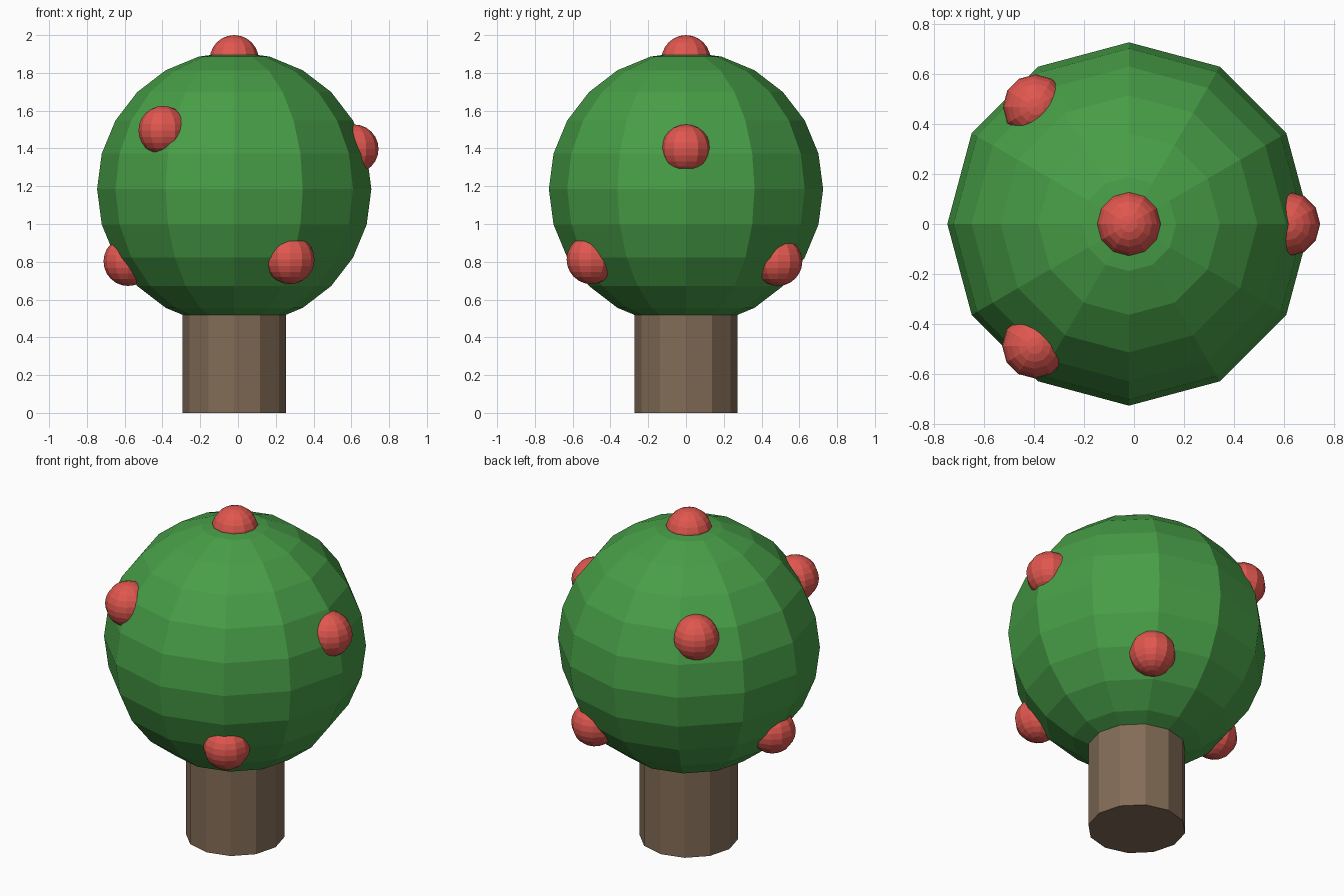
import bpy

if "Cube" in bpy.data.objects:
    bpy.data.objects.remove(bpy.data.objects["Cube"])


def material(name, rgb):
    m = bpy.data.materials.new(name)
    m.diffuse_color = (*rgb, 1.0)
    m.use_nodes = True
    m.node_tree.nodes["Principled BSDF"].inputs["Base Color"].default_value = m.diffuse_color
    return m


GREEN = material("leaf green", (0.064, 0.342, 0.064))
RED = material("fruit red", (0.745, 0.095, 0.078))
BROWN = material("bark brown", (0.225, 0.150, 0.095))

CX = -0.02      # tree axis
CZ = 1.185      # crown centre height


def finish(name, mat):
    ob = bpy.context.object
    ob.name = name
    ob.data.materials.append(mat)
    return ob


def ball(name, radius, location, mat):
    bpy.ops.mesh.primitive_uv_sphere_add(
        segments=12, ring_count=12, radius=radius, location=location)
    return finish(name, mat)


# Trunk: twelve-sided post running up into the crown
bpy.ops.mesh.primitive_cylinder_add(
    vertices=12, radius=0.273, depth=0.62, location=(CX, 0, 0.31))
trunk = finish("trunk", BROWN)
# turn the corners onto the x and y axes (the primitive already starts on +y)

# Leafy crown
ball("crown", 0.726, (CX, 0, CZ), GREEN)

# Fruits half sunk into the crown surface
fruits = {
    "fruit_top": (CX, 0.0, 1.87),
    "fruit_right": (0.614, 0.0, 1.397),
    "fruit_upper_front": (-0.397, -0.487, 1.495),
    "fruit_upper_back": (-0.394, 0.468, 1.495),
    "fruit_lower_front": (0.275, -0.502, 0.812),
    "fruit_lower_back": (0.275, 0.486, 0.802),
    "fruit_lower_left": (-0.582, 0.0, 0.802),
}
for name, pos in fruits.items():
    ball(name, 0.13, pos, RED)
